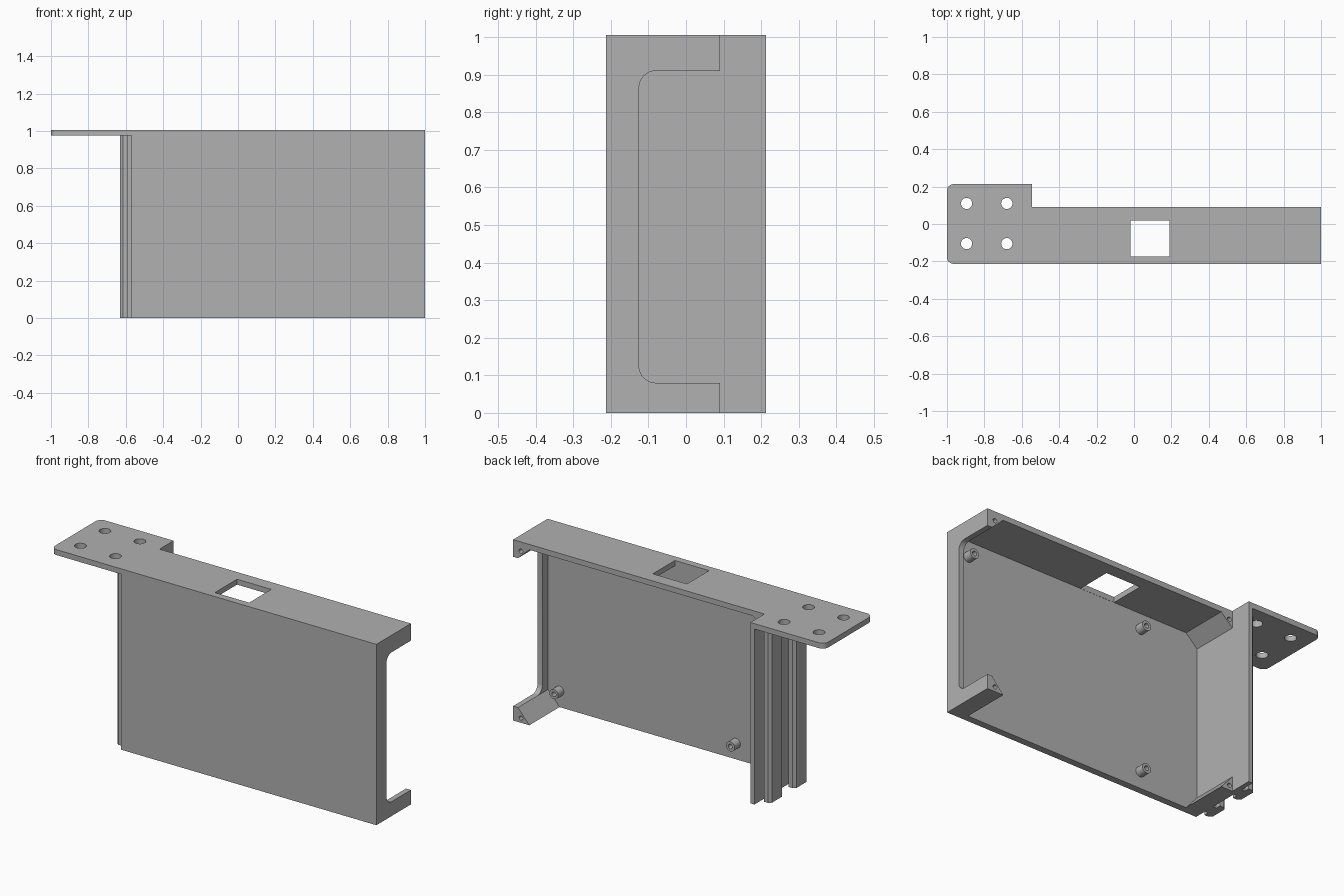
import bpy, bmesh
from math import cos, sin, pi, radians
from mathutils import Vector

if "Cube" in bpy.data.objects:
    bpy.data.objects.remove(bpy.data.objects["Cube"], do_unlink=True)

grey = bpy.data.materials.new("plain grey")
grey.use_nodes = True
grey.diffuse_color = (0.44, 0.44, 0.44, 1)
grey.node_tree.nodes["Principled BSDF"].inputs["Base Color"].default_value = grey.diffuse_color

# Extrusion directions: profile (u, v) plus depth d to model space
TO_MODEL = {
    "x": lambda u, v, d: (d, u, v),
    "y": lambda u, v, d: (u, d, v),
    "z": lambda u, v, d: (u, v, d),
}


def arc(cx, cy, r, start, end, steps=8):
    """Points along an arc, angles in degrees."""
    angles = [radians(start + (end - start) * i / steps) for i in range(steps + 1)]
    return [(cx + r * cos(a), cy + r * sin(a)) for a in angles]


def circle(cx, cy, r, sides=24):
    return arc(cx, cy, r, 0, 360, sides)[:-1]


def rect(u0, v0, u1, v1):
    return [(u0, v0), (u1, v0), (u1, v1), (u0, v1)]


def extrude(name, axis, lo, hi, outline, holes=()):
    """Solid from a flat outline with optional holes."""
    curve = bpy.data.curves.new(name, "CURVE")
    curve.dimensions = "2D"
    curve.fill_mode = "BOTH"
    curve.extrude = (hi - lo) / 2
    for loop in [outline, *holes]:
        spline = curve.splines.new("POLY")
        spline.points.add(len(loop) - 1)
        for point, (u, v) in zip(spline.points, loop):
            point.co = (u, v, 0, 1)
        spline.use_cyclic_u = True
    temp = bpy.data.objects.new(name + " profile", curve)
    bpy.context.collection.objects.link(temp)
    graph = bpy.context.evaluated_depsgraph_get()
    mesh = bpy.data.meshes.new_from_object(temp.evaluated_get(graph))
    bpy.data.objects.remove(temp, do_unlink=True)
    bpy.data.curves.remove(curve)

    bm = bmesh.new()
    bm.from_mesh(mesh)
    for vert in bm.verts:
        u, v, d = vert.co
        vert.co = Vector(TO_MODEL[axis](u, v, d + (lo + hi) / 2))
    bmesh.ops.remove_doubles(bm, verts=bm.verts, dist=0.0001)
    bmesh.ops.recalc_face_normals(bm, faces=bm.faces)
    bm.to_mesh(mesh)
    bm.free()
    mesh.name = name
    mesh.materials.clear()
    mesh.materials.append(grey)
    obj = bpy.data.objects.new(name, mesh)
    bpy.context.collection.objects.link(obj)
    bpy.ops.object.select_all(action="DESELECT")
    obj.select_set(True)
    bpy.context.view_layer.objects.active = obj
    bpy.ops.object.shade_smooth_by_angle(angle=radians(30))
    return obj


FRONT, INNER, BACK, WIDE = -0.213, -0.175, 0.09, 0.213
UNDER, TOP = 0.975, 1.005
WALL_OUT, WALL_IN, END_IN = -0.57, -0.545, 0.97

# Top slab with mounting flange, screw holes and square opening
r = 0.035
slab = (arc(-1 + r, FRONT + r, r, 180, 270)
        + [(1, FRONT), (1, BACK), (WALL_IN, BACK), (WALL_IN, WIDE)]
        + arc(-1 + r, WIDE - r, r, 90, 180))
holes = [circle(x, y, 0.03) for x in (-0.895, -0.68) for y in (-0.105, 0.11)]
holes.append(rect(-0.02, -0.174, 0.19, 0.02))
extrude("top_slab", "z", UNDER, TOP, slab, holes)

# Front panel and the tall side wall
extrude("front_panel", "z", 0, UNDER, rect(WALL_IN, FRONT, 1, INNER))
extrude("side_wall", "z", 0, UNDER, rect(WALL_OUT, FRONT, WALL_IN, WIDE))

# End wall with a large rounded cutout open to the back
r = 0.045
lip, low, high = -0.125, 0.08, 0.91
end = ([(INNER, 0), (BACK, 0), (BACK, low)]
       + arc(lip + r, low + r, r, 270, 180)
       + arc(lip + r, high - r, r, 180, 90)
       + [(BACK, high), (BACK, UNDER), (INNER, UNDER)])
extrude("end_wall", "x", END_IN, 1, end)

# Triangular screw posts in the four corners
for side, x, s in (("end", END_IN, -1), ("wall", WALL_IN, 1)):
    for level, z, h in (("lower", 0, low), ("upper", UNDER, high - UNDER)):
        post = [(x, z), (x + 0.07 * s, z), (x, z + h)]
        hole = circle(x + 0.018 * s, z + h * 0.33, 0.012, 16)
        extrude(f"{level}_{side}_post", "y", INNER, BACK, post, [hole])

# Hollow standoffs on the inside of the panel
for x in (-0.185, 0.9):
    for z in (0.09, 0.885):
        extrude("standoff", "y", INNER, INNER + 0.05,
                circle(x, z, 0.027), [circle(x, z, 0.013, 16)])

# Two T-shaped rails along the outside of the side wall
half = [(WALL_OUT, 0.03), (-0.59, 0.03), (-0.59, 0.058),
        (-0.615, 0.058), (-0.63, 0.045)]
for name, y in (("front_rail", -0.115), ("back_rail", 0.1)):
    rail = [(x, y + w) for x, w in half] + [(x, y - w) for x, w in reversed(half)]
    extrude(name, "z", 0, UNDER, rail)
